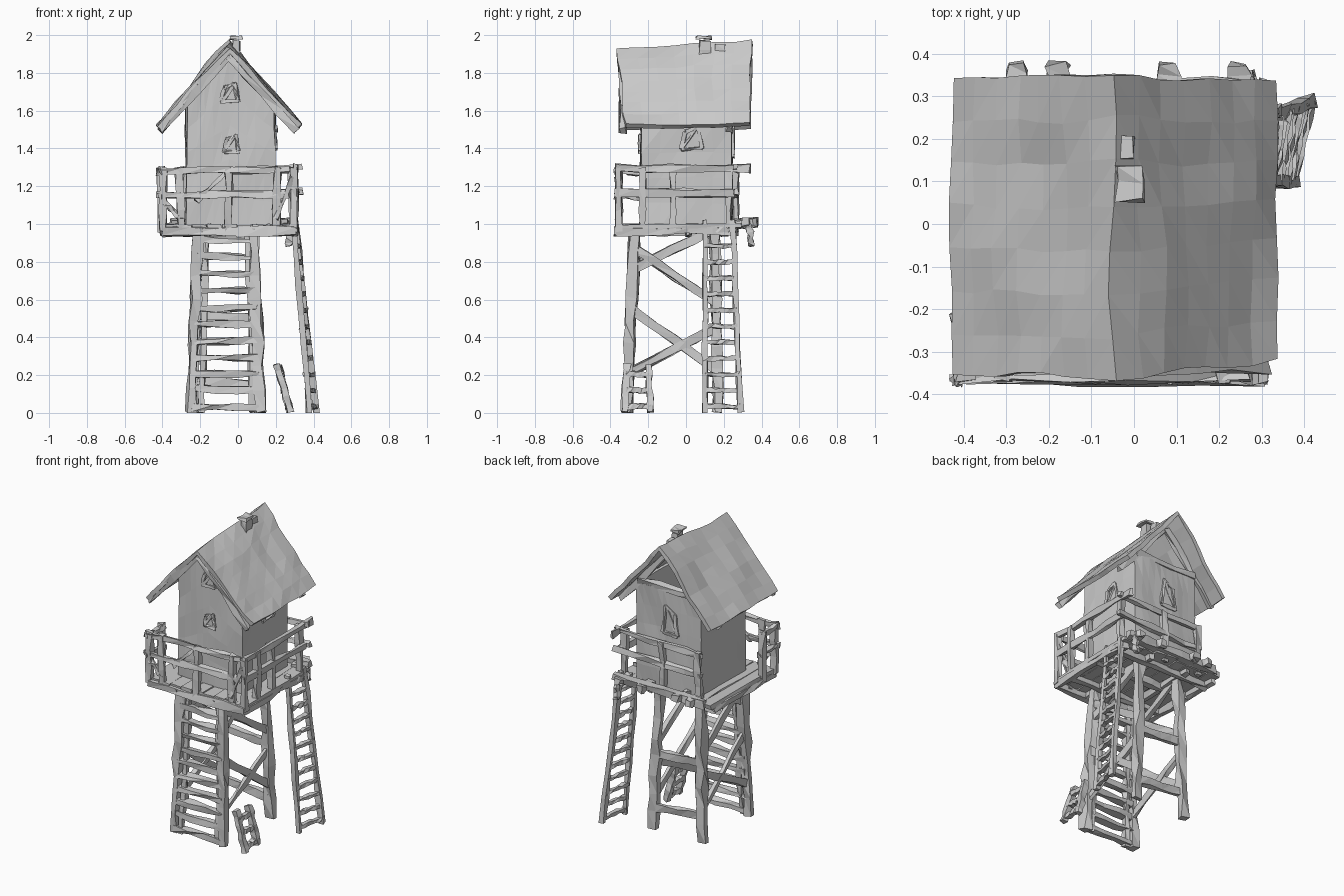
import bpy, bmesh, random
from mathutils import Vector, noise

if "Cube" in bpy.data.objects:
    bpy.data.objects.remove(bpy.data.objects["Cube"])

random.seed(4)


def finish(bm, name):
    bmesh.ops.recalc_face_normals(bm, faces=bm.faces[:])
    me = bpy.data.meshes.new(name)
    bm.to_mesh(me)
    bm.free()
    ob = bpy.data.objects.new(name, me)
    bpy.context.collection.objects.link(ob)
    return ob


def timbers(name, items, jit=0.009, segs=3):
    """Rough four-sided timbers; each item is (start, end, width, height)."""
    bm = bmesh.new()
    for a, b, w, h in items:
        a, b = Vector(a), Vector(b)
        d = (b - a).normalized()
        ref = Vector((0, 1, 0)) if abs(d.z) > 0.9 else Vector((0, 0, 1))
        s = d.cross(ref).normalized()
        u = s.cross(d)
        rings = []
        for i in range(segs + 1):
            c = a.lerp(b, i / segs)
            ring = []
            for p, q in ((-1, -1), (1, -1), (1, 1), (-1, 1)):
                v = c + s * p * w / 2 + u * q * h / 2
                v += Vector([random.uniform(-jit, jit) for _ in range(3)])
                v.z = max(v.z, 0)
                ring.append(bm.verts.new(v))
            rings.append(ring)
        for r, t in zip(rings, rings[1:]):
            for k in range(4):
                m = (k + 1) % 4
                bm.faces.new((r[k], r[m], t[m]))
                bm.faces.new((r[k], t[m], t[k]))
        bm.faces.new(rings[0])
        bm.faces.new(rings[-1])
    return finish(bm, name)


def panels(name, quads, thick, amp=0.012, n=5):
    """Warped boards: each quad is a bilinear grid with some thickness."""
    bm = bmesh.new()
    for quad in quads:
        A, B, C, D = map(Vector, quad)
        g = []
        for i in range(n + 1):
            row = []
            for j in range(n + 1):
                p = A.lerp(B, i / n).lerp(D.lerp(C, i / n), j / n)
                row.append(bm.verts.new(p + noise.noise_vector(p * 6) * amp))
            g.append(row)
        for i in range(n):
            for j in range(n):
                a, b, c, d = g[i][j], g[i + 1][j], g[i + 1][j + 1], g[i][j + 1]
                bm.faces.new((a, b, c))
                bm.faces.new((a, c, d))
    bmesh.ops.remove_doubles(bm, verts=bm.verts[:], dist=0.001)
    ob = finish(bm, name)
    m = ob.modifiers.new("thickness", "SOLIDIFY")
    m.thickness = thick
    m.offset = 0
    return ob


# roof: two slopes meeting at a ridge that rises to the back
F, B = (-0.05, -0.365, 1.92), (-0.05, 0.345, 1.96)
panels("roof", [((-0.42, -0.35, 1.51), F, B, (-0.42, 0.34, 1.51)),
                ((0.32, -0.32, 1.52), F, B, (0.33, 0.335, 1.52))], 0.028, 0.018, 7)

# rafters under both roof ends
rafters = []
for y, z in ((-0.335, 1.89), (0.23, 1.91)):
    for x in (-0.41, 0.31):
        rafters.append(((x, y, 1.495), (-0.05, y, z), 0.03, 0.035))
timbers("rafters", rafters, 0.008, 4)

# cabin walls: closed front gable, open back gable
x0, x1, xm, y0, y1, zb = -0.265, 0.185, -0.045, -0.23, 0.235, 0.98
panels("cabin_walls", [
    ((x0, y0, zb), (xm, y0, zb), (xm, y0, 1.885), (x0, y0, 1.64)),
    ((xm, y0, zb), (x1, y0, zb), (x1, y0, 1.64), (xm, y0, 1.885)),
    ((x0, y0, zb), (x0, y1, zb), (x0, y1, 1.64), (x0, y0, 1.64)),
    ((x1, y0, zb), (x1, y1, zb), (x1, y1, 1.64), (x1, y0, 1.64)),
    ((x0, y1, zb), (xm, y1, zb), (xm, y1, 1.66), (x0, y1, 1.64)),
    ((xm, y1, zb), (x1, y1, zb), (x1, y1, 1.64), (xm, y1, 1.66))], 0.02)
timbers("back_gable_beam", [((x0, y1, 1.65), (x1, y1, 1.65), 0.035, 0.035)])


# crooked window frames with a cross bar
def window(name, c, across, s, tall=1.0):
    c, a, u = Vector(c), Vector(across), Vector((0, 0, tall))
    k = [c - a * s - u * s, c + a * s - u * s * 0.9,
         c + a * s * 0.6 + u * s * 1.2, c - a * s * 0.6 + u * s * 0.7]
    bars = [(k[i], k[(i + 1) % 4], 0.018, 0.018) for i in range(4)]
    bars.append((k[0], k[2], 0.015, 0.015))
    timbers(name, bars, 0.005, 2)


window("front_upper_window", (-0.045, y0 - 0.012, 1.69), (1, 0, 0), 0.045)
window("front_lower_window", (-0.035, y0 - 0.012, 1.42), (1, 0, 0), 0.04)
window("right_window", (x1 + 0.012, 0.03, 1.45), (0, 1, 0), 0.055)
window("back_window", (-0.06, y1 + 0.012, 1.44), (1, 0, 0), 0.055, 1.5)

# chimney pots on the ridge
timbers("chimney", [((-0.01, 0.1, 1.87), (-0.01, 0.1, 1.975), 0.04, 0.055),
                    ((-0.01, 0.055, 1.985), (-0.01, 0.14, 1.985), 0.06, 0.016),
                    ((-0.02, 0.18, 1.88), (-0.02, 0.18, 1.95), 0.04, 0.05)], 0.006, 2)

# deck planks running front to back
planks = []
for i in range(9):
    x = -0.365 + i * 0.08
    planks.append(((x, -0.365 + random.uniform(-0.01, 0.01), 0.985),
                   (x, 0.29 + random.uniform(-0.02, 0.03), 0.99), 0.077, 0.025))
timbers("deck", planks, 0.005)

# edge beams and joists beneath the deck, with joist tips past the back edge
joists = [((-0.40, y, 0.96), (0.30, y, 0.965), 0.035, 0.045)
          for y in (-0.36, -0.23, 0.02, 0.2)]
joists += [((x, -0.37, 0.96), (x, 0.27, 0.965), 0.035, 0.04)
           for x in (-0.39, -0.2, 0.08, 0.295)]
joists += [((-0.36, 0.315, 1.0), (0.31, 0.315, 1.01), 0.05, 0.045),
           ((0.27, 0.345, 0.88), (0.27, 0.335, 1.0), 0.03, 0.03)]
joists += [((x, 0.24, 1.0), (x, 0.38, 1.01), 0.045, 0.04) for x in (-0.28, -0.18, 0.08, 0.245)]
timbers("deck_beams", joists, 0.01, 5)

# railings: front, right, back and a stub on the left
rails, posts = [], []
for z, end in ((1.15, 0.25), (1.28, 0.34)):
    rails += [((-0.43, -0.36, z), (0.27, -0.36, z + 0.01), 0.022, 0.032),
              ((0.30, -0.375, z + 0.015), (0.31, end, z + 0.015), 0.022, 0.038),
              ((-0.30, 0.262, z), (0.34, 0.265, z + 0.02), 0.022, 0.035),
              ((-0.41, -0.375, z), (-0.40, -0.20, z - 0.01), 0.022, 0.03)]
for x, y in ((-0.40, -0.355), (-0.30, -0.355), (-0.05, -0.355), (0.20, -0.355),
             (0.295, -0.355), (0.295, -0.23), (0.295, -0.07), (0.295, 0.225),
             (-0.02, 0.262), (-0.28, 0.262), (-0.4, -0.22)):
    posts.append(((x, y, 0.96), (x + random.uniform(-0.015, 0.015), y, 1.3), 0.037, 0.03))
rails += [((-0.30, -0.36, 1.02), (-0.40, -0.36, 1.13), 0.02, 0.025),
          ((-0.07, -0.36, 1.27), (-0.22, -0.36, 1.12), 0.02, 0.025),
          ((0.20, -0.36, 1.02), (0.29, -0.36, 1.25), 0.02, 0.025)]
timbers("railings", rails, 0.009, 5)
timbers("railing_posts", posts, 0.008)

# four splayed legs: foot to head
legs = {"fl": ((-0.245, -0.315, 0), (-0.21, -0.27, 0.97)),
        "fr": ((0.115, -0.315, 0), (0.085, -0.27, 0.97)),
        "bl": ((-0.245, 0.17, 0), (-0.21, 0.15, 0.97)),
        "br": ((0.115, 0.17, 0), (0.085, 0.15, 0.97))}
timbers("tower_legs", [(a, b, 0.052, 0.05) for a, b in legs.values()], 0.012, 8)


def on_leg(k, z):
    a, b = map(Vector, legs[k])
    return a.lerp(b, z / 0.97)


# cross braces on both sides, tie beams at the back
braces = []
for s in "lr":
    for zf, zr in ((0.87, 0.58), (0.76, 0.97), (0.55, 0.22), (0.21, 0.45)):
        braces.append((on_leg("f" + s, zf), on_leg("b" + s, zr), 0.025, 0.042))
for zl, zr in ((0.17, 0.14), (0.52, 0.50)):
    braces.append((on_leg("bl", zl), on_leg("br", zr), 0.028, 0.045))
timbers("braces", braces, 0.007, 4)

# front steps between the front legs, with their side rails
steps = []
for i in range(11):
    z = 0.03 + i * 0.088
    a, b = on_leg("fl", z), on_leg("fr", z)
    a.z += random.uniform(-0.012, 0.012)
    steps.append((a, b, 0.045, 0.03))
timbers("front_steps", steps, 0.008)
timbers("front_step_rails", [((-0.195, -0.31, 0), (-0.17, -0.265, 0.95), 0.03, 0.03),
                             ((0.075, -0.31, 0), (0.055, -0.265, 0.95), 0.03, 0.03)], 0.009, 8)


# leaning ladders with crooked rungs
def ladder(name, a0, a1, b0, b1, n, w):
    a0, a1, b0, b1 = map(Vector, (a0, a1, b0, b1))
    items = [(a0, a1, w, w), (b0, b1, w, w)]
    for i in range(n):
        t = (i + 0.4) / n
        items.append((a0.lerp(a1, t), b0.lerp(b1, t), w * 0.9, w * 0.8))
    timbers(name, items, 0.006, 6)


ladder("right_ladder", (0.375, 0.10, 0), (0.295, 0.10, 1.02),
       (0.415, 0.29, 0), (0.305, 0.245, 1.02), 12, 0.028)
ladder("small_broken_ladder", (0.28, -0.325, 0), (0.205, -0.31, 0.26),
       (0.275, -0.19, 0), (0.215, -0.2, 0.25), 3, 0.035)
